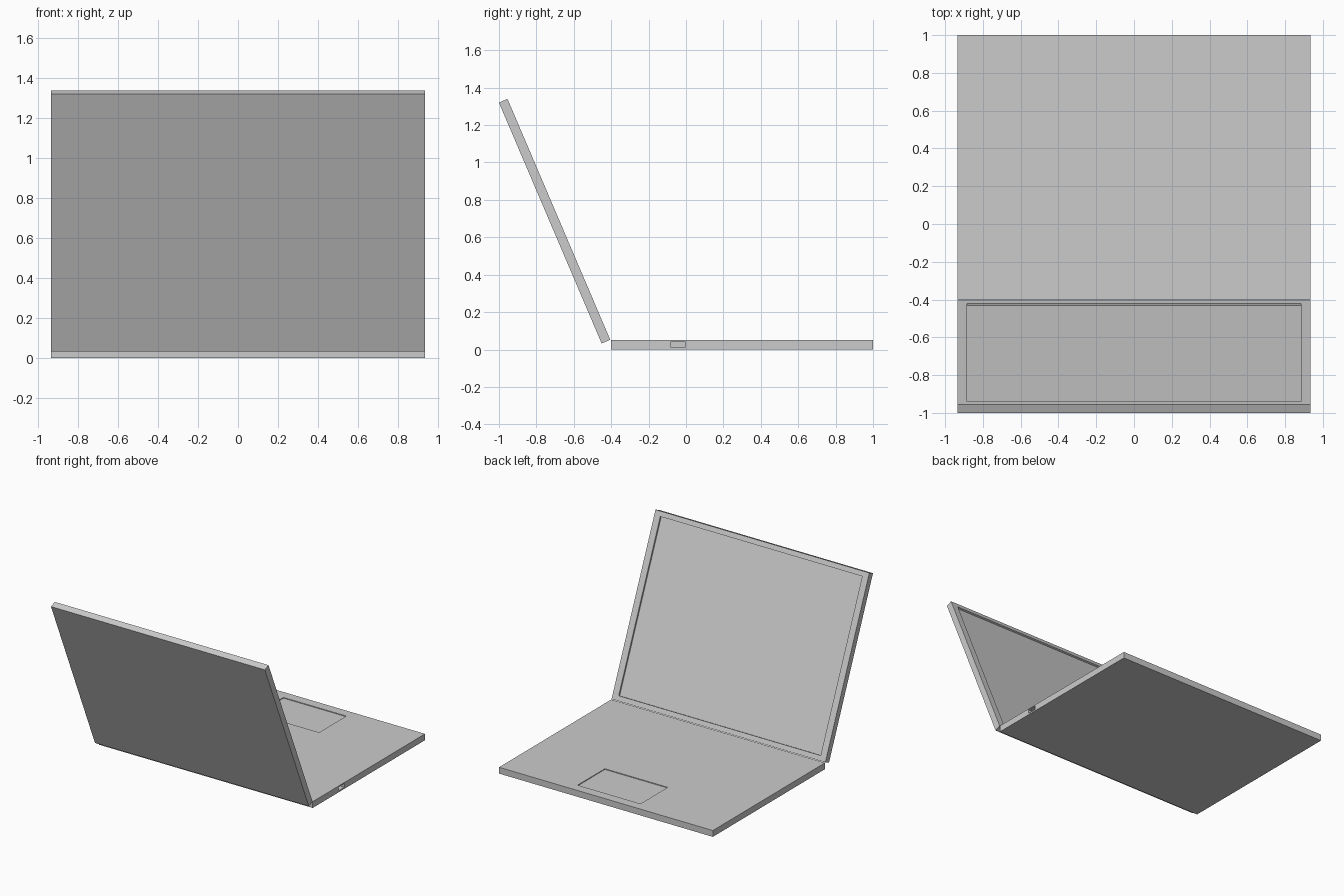
import bpy, bmesh
from math import radians
from mathutils import Matrix, Vector

if "Cube" in bpy.data.objects:
    bpy.data.objects.remove(bpy.data.objects["Cube"])


def box(name, lo, hi, matrix=Matrix()):
    """Box between two corners, placed by a matrix."""
    lo, hi = Vector(lo), Vector(hi)
    bm = bmesh.new()
    bmesh.ops.create_cube(bm, size=1)
    bmesh.ops.scale(bm, vec=hi - lo, verts=bm.verts)
    bmesh.ops.translate(bm, vec=(lo + hi) / 2, verts=bm.verts)
    me = bpy.data.meshes.new(name)
    bm.to_mesh(me)
    bm.free()
    ob = bpy.data.objects.new(name, me)
    ob.matrix_world = matrix
    bpy.context.collection.objects.link(ob)
    return ob


def recess(target, lo, hi, matrix=Matrix()):
    """Cut a box-shaped pocket out of the target."""
    cutter = box("cutter", lo, hi, matrix)
    cutter.hide_render = True
    bpy.context.view_layer.update()
    mod = target.modifiers.new("pocket", 'BOOLEAN')
    mod.operation = 'DIFFERENCE'
    mod.solver = 'EXACT'
    mod.object = cutter
    bpy.context.view_layer.objects.active = target
    bpy.ops.object.modifier_apply(modifier=mod.name)
    bpy.data.objects.remove(cutter)


W = 0.935      # half width
T = 0.05       # panel thickness
L = 1.4        # panel depth

# keyboard base with a shallow touchpad pocket and a side port
base = box("base", (-W, -0.402, 0), (W, 1.0, T))
recess(base, (-0.25, 0.585, T - 0.006), (0.30, 0.925, T + 0.05))
recess(base, (W - 0.04, -0.079, 0.012), (W + 0.05, -0.006, 0.042))

# tilted lid with the sunken screen on its inner side
tilt = Matrix.Translation((0, -0.405, 0.052)) @ Matrix.Rotation(radians(23.1), 4, 'X')
lid = box("screen_lid", (-W, -T, 0), (W, 0, L), tilt)
recess(lid, (-0.883, -0.014, 0.038), (0.883, 0.05, L - 0.038), tilt)
